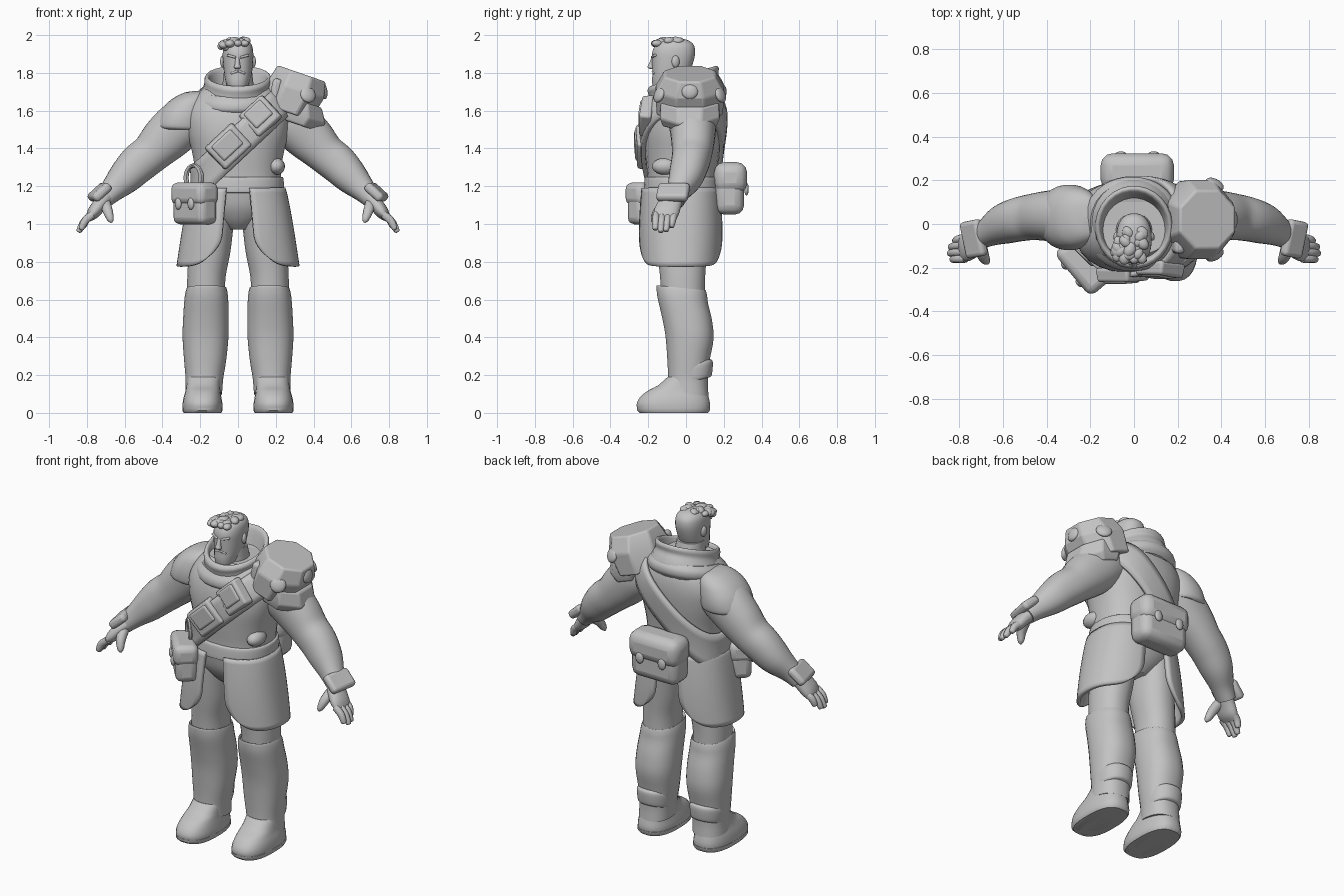
import bpy, bmesh, math, random
from mathutils import Vector, Euler

random.seed(4)
grey = bpy.data.materials.new("matte grey")
grey.diffuse_color = (0.55, 0.55, 0.55, 1)


def finish(name, bm, angle=40, bevel=0, solid=0):
    """Turn a bmesh into a smooth-shaded grey object."""
    bmesh.ops.recalc_face_normals(bm, faces=bm.faces)
    me = bpy.data.meshes.new(name)
    bm.to_mesh(me)
    bm.free()
    me.materials.append(grey)
    ob = bpy.data.objects.new(name, me)
    bpy.context.collection.objects.link(ob)
    if solid:
        m = ob.modifiers.new("thickness", 'SOLIDIFY')
        m.thickness, m.offset = solid, 0
    if bevel:
        m = ob.modifiers.new("bevel", 'BEVEL')
        m.width, m.segments = bevel, 3
    bpy.ops.object.select_all(action='DESELECT')
    bpy.context.view_layer.objects.active = ob
    ob.select_set(True)
    bpy.ops.object.shade_smooth_by_angle(angle=math.radians(angle))
    return ob


def spline(rows, steps):
    """Catmull-Rom interpolation of rows of numbers."""
    out = []
    for i in range(len(rows) - 1):
        p = [Vector(rows[max(0, min(len(rows) - 1, i + k))]) for k in (-1, 0, 1, 2)]
        for s in range(steps):
            t = s / steps
            out.append(0.5 * (2 * p[1] + (p[2] - p[0]) * t + (2 * p[0] - 5 * p[1] + 4 * p[2] - p[3]) * t * t
                              + (3 * p[1] - p[0] - 3 * p[2] + p[3]) * t ** 3))
    return out + [Vector(rows[-1])]


def power(c, e):
    return math.copysign(abs(c) ** (2 / e), c)


def loft(name, rows, along=False, segs=28, e=2.2, steps=4, tilt=0, bevel=0, angle=40):
    """Skin rings (x, y, z, rx, ry); along=True turns rings to face the path."""
    rows = spline(rows, steps)
    bm, rings = bmesh.new(), []
    for i, r in enumerate(rows):
        c, rx, ry = Vector(r[:3]), r[3], r[4]
        u, v = Vector((1, 0, 0)), Vector((0, 1, 0))
        if along:
            t = (Vector(rows[min(i + 1, len(rows) - 1)][:3]) - Vector(rows[max(i - 1, 0)][:3])).normalized()
            v = (v - t * v.dot(t)).normalized()
            u = v.cross(t)
        ring = []
        for k in range(segs):
            a = 2 * math.pi * (k + 0.5) / segs
            p = c + u * rx * power(math.cos(a), e) + v * ry * power(math.sin(a), e)
            p.z += tilt * (p.y - c.y)
            ring.append(bm.verts.new(p))
        rings.append(ring)
    for a, b in zip(rings, rings[1:]):
        for k in range(segs):
            bm.faces.new((a[k], a[(k + 1) % segs], b[(k + 1) % segs], b[k]))
    bm.faces.new(rings[0])
    bm.faces.new(rings[-1])
    return finish(name, bm, angle, bevel)


def box(name, loc, size, rot=(0, 0, 0), bevel=0.02, taper=1):
    bm = bmesh.new()
    bmesh.ops.create_cube(bm, size=1)
    for v in bm.verts:
        k = taper if v.co.y < 0 else 1
        v.co = Vector((v.co.x * size[0] * k, v.co.y * size[1], v.co.z * size[2] * k))
    ob = finish(name, bm, 40, bevel)
    ob.location, ob.rotation_euler = loc, rot
    return ob


def ball(name, loc, size, rot=(0, 0, 0)):
    bm = bmesh.new()
    bmesh.ops.create_uvsphere(bm, u_segments=16, v_segments=10, radius=1)
    for v in bm.verts:
        v.co = Vector(a * b for a, b in zip(v.co, size))
    ob = finish(name, bm, 60)
    ob.location, ob.rotation_euler = loc, rot


# Torso and pelvis
torso = [(0, -.02, 1.13, .235, .185), (0, -.02, 1.25, .228, .185), (0, -.02, 1.36, .24, .195),
         (0, -.015, 1.48, .268, .208), (0, -.005, 1.58, .275, .205), (0, .005, 1.66, .24, .185),
         (0, .01, 1.73, .17, .15)]
loft("torso", torso, e=2.4)
loft("pelvis", [(0, -.02, .97, .06, .09), (0, -.02, 1.02, .14, .14), (0, -.02, 1.09, .21, .18),
                (0, -.02, 1.17, .238, .198)])
loft("belt", [(0, -.02, 1.165, .24, .2), (0, -.02, 1.175, .245, .205), (0, -.02, 1.24, .242, .2),
              (0, -.02, 1.25, .232, .19)], e=2.3)

# Cowl with a thick rolled rim and a draped lower fold, lower at the front
loft("cowl", [(-.005, 0, 1.6, .215, .2), (-.005, 0, 1.66, .212, .205), (-.005, 0, 1.70, .192, .192),
              (-.003, -.012, 1.735, .177, .185), (0, -.015, 1.765, .178, .19), (0, -.015, 1.782, .17, .18),
              (0, -.015, 1.78, .158, .165), (0, -.015, 1.755, .148, .152), (0, -.015, 1.66, .125, .125)],
     tilt=.31, e=2)
loft("cowl_fold", [(-.01, 0, 1.62, .2, .195), (-.01, 0, 1.645, .22, .215), (-.01, 0, 1.68, .218, .213),
                   (-.01, 0, 1.71, .19, .19)], tilt=.2, e=2.1)

# Head, face and hair
loft("neck", [(0, -.02, 1.62, .095, .095), (0, -.05, 1.8, .076, .08)])
loft("head", [(-.002, -.125, 1.70, .03, .035), (-.002, -.115, 1.715, .048, .058), (-.002, -.095, 1.755, .064, .085),
              (0, -.08, 1.80, .074, .098), (0, -.07, 1.86, .08, .11), (0, -.065, 1.91, .081, .114),
              (0, -.06, 1.95, .072, .1), (0, -.06, 1.975, .045, .065), (0, -.06, 1.982, .01, .01)], e=2.3)
loft("nose", [(-.003, -.168, 1.885, .011, .012), (-.003, -.18, 1.85, .013, .016), (-.003, -.185, 1.83, .018, .019),
              (-.003, -.178, 1.82, .012, .012)])
ball("chin", (-.003, -.155, 1.728), (.03, .02, .022))
for s in (-1, 1):
    ball("ear", (s * .08, -.055, 1.86), (.014, .022, .032), (0, 0, s * .3))
    box("brow", (s * .034, -.17, 1.888), (.052, .02, .013), (0, s * -.25, s * .35), .006)
    box("moustache", (s * .019, -.168, 1.803), (.04, .02, .013), (0, s * .35, s * .3), .006)
for i in range(26):
    x, y = random.uniform(-.08, .05), random.uniform(-.165, -.03)
    z = 1.975 - 3.2 * x * x - 2.2 * (y + .07) ** 2
    r = random.uniform(.016, .027)
    ball("hair_curl", (x, y, min(z, 1.998 - r * .8)), (r, r * 1.3, r * .8), (0, 0, random.uniform(-1, 1)))
for x, z in ((-.088, 1.94), (-.065, 1.935), (-.035, 1.95), (0, 1.957), (.035, 1.955)):
    ball("fringe_curl", (x, -.162 + abs(x) * .35, z), (.021, .02, .018))

for s in (-1, 1):
    # Arms
    loft("arm", [(s * .16, .03, 1.58, .1, .11), (s * .28, .035, 1.54, .132, .125), (s * .38, .037, 1.455, .128, .116),
                 (s * .46, .032, 1.375, .108, .106), (s * .53, .02, 1.318, .104, .1), (s * .6, -.003, 1.246, .09, .09),
                 (s * .67, -.04, 1.175, .064, .064), (s * .72, -.065, 1.12, .048, .055)], along=True)
    box("cuff", (s * .733, -.068, 1.168), (.115, .17, .05), (0, s * math.radians(42), s * -.2), .02)
    # Hands
    loft("palm", [(s * .69, -.055, 1.15, .04, .048), (s * .73, -.085, 1.105, .038, .062),
                  (s * .765, -.105, 1.06, .034, .066), (s * .79, -.117, 1.03, .018, .056)], along=True)
    for k in range(4):
        y, d = -.158 + .032 * k, (.0, .012, .008, -.012)[k]
        a, b = Vector((s * .77, y, 1.05)), Vector((s * (.83 + d), y - .004 - .004 * k, .975 - d))
        m = (a + b) / 2 + Vector((s * .008, 0, .006))
        loft("finger", [(*a, .021, .019), (*m, .021, .019), (*b, .015, .015),
                        (*(b + (b - m) * .12), .004, .004)], along=True, segs=10)
    loft("thumb", [(s * .705, -.09, 1.115, .03, .03), (s * .69, -.145, 1.07, .027, .026),
                   (s * .675, -.17, 1.025, .018, .018), (s * .67, -.175, 1.007, .005, .005)], along=True, segs=12)
    # Legs
    loft("thigh", [(s * .11, -.02, 1.12, .105, .15), (s * .13, -.02, 1.0, .108, .145), (s * .15, -.02, .85, .11, .132),
                   (s * .167, -.018, .72, .102, .12), (s * .17, -.015, .6, .1, .115)])
    # Tall boots with a raised knee edge
    loft("shin_guard", [(s * .165, -.02, .65, .098, .12), (s * .166, -.025, .662, .104, .13),
                        (s * .167, -.022, .635, .112, .134), (s * .168, -.016, .59, .117, .134),
                        (s * .17, .005, .5, .121, .134), (s * .172, .018, .4, .122, .128),
                        (s * .174, .012, .28, .112, .112), (s * .178, .01, .18, .1, .106),
                        (s * .182, .01, .1, .098, .11)], e=2.3, tilt=-.1)
    loft("ankle_strap", [(s * .178, .03, .165, .09, .1), (s * .178, .03, .178, .098, .108),
                         (s * .178, .032, .24, .102, .111), (s * .178, .03, .26, .095, .1)], tilt=.25)
    loft("foot", [(s * .188, -.06, .0, .094, .175), (s * .188, -.065, .012, .104, .189), (s * .188, -.067, .045, .106, .195),
                  (s * .188, -.062, .08, .101, .184), (s * .186, -.047, .115, .093, .16), (s * .184, -.022, .145, .09, .128),
                  (s * .18, .006, .19, .09, .104)], e=2.5)
    loft("sole", [(s * .188, -.064, 0, .1, .182), (s * .188, -.066, .012, .107, .193),
                  (s * .188, -.066, .028, .107, .195)], e=2.6, steps=1)
    # Skirt panels wrapping front to back with rounded lower corners
    bm, grid = bmesh.new(), []
    for i in range(17):
        t = i / 16
        half = math.radians(79 - 3 * t - 13 * max(0, (t - .62) / .38) ** 2)
        rx, ry, z = .24 + .075 * t ** .8, .2 + .015 * math.sin(t * 2.5), 1.19 - .415 * t
        grid.append([])
        for k in range(25):
            a = half * (k / 12 - 1)
            p = Vector((s * rx * power(math.cos(a), 2.4), -.028 + ry * power(math.sin(a), 2.4), z))
            p.z += .045 * t ** 3 * abs(k / 12 - 1) ** 6
            grid[-1].append(bm.verts.new(p))
    for a, b in zip(grid, grid[1:]):
        for k in range(24):
            bm.faces.new((a[k], a[k + 1], b[k + 1], b[k]))
    finish("skirt_panel", bm, 40, 0, .022)

# Bandolier strap looping from the left shoulder to the right hip
bm, loop = bmesh.new(), []
fine = spline(torso, 8)
for k in range(56):
    a, col = 2 * math.pi * k / 56, []
    for j in range(5):
        x = 0
        for _ in range(12):
            z = 1.43 + .95 * x + (j - 2) * .058
            r = min(fine, key=lambda q: abs(q[2] - z))
            x = .5 * x + .5 * (r[3] + .012) * power(math.cos(a), 2.4)
        col.append(bm.verts.new((x, r[1] + (r[4] + .012) * power(math.sin(a), 2.4), 1.43 + .95 * x + (j - 2) * .058)))
    loop.append(col)
for k in range(56):
    a, b = loop[k], loop[(k + 1) % 56]
    for j in range(4):
        bm.faces.new((a[j], b[j], b[j + 1], a[j + 1]))
bmesh.ops.smooth_vert(bm, verts=bm.verts, factor=.5, use_axis_x=True, use_axis_y=True, use_axis_z=True)
finish("bandolier", bm, 50, 0, .022)
for x, y, z, w, lean in ((.118, -.208, 1.57, .175, -.12), (-.05, -.23, 1.41, .205, .06)):
    rot = Euler((lean, math.radians(-43), 0))
    box("bandolier_pouch", (x, y, z), (w, .065, .165), rot, .014, .93)
    box("pouch_flap", Vector((x, y, z)) + rot.to_matrix() @ Vector((0, -.031, .012)), (w * .72, .02, .11), rot, .009, .9)

# Right shoulder cap
loft("shoulder_cap", [(-.29, .03, 1.50, .12, .135), (-.3, .03, 1.515, .138, .147), (-.293, .03, 1.56, .135, .15),
                      (-.277, .03, 1.61, .125, .142), (-.25, .03, 1.66, .102, .122), (-.22, .03, 1.695, .065, .08),
                      (-.21, .03, 1.705, .01, .01)])

# Left pauldron: two faceted plates with studs
tip = (0, math.radians(19), 0)
for name, rows in (("pauldron", [(-.012, 0, -.122, .148, .19), (0, 0, .01, .168, .196), (0, 0, .097, .145, .145)]),
                   ("pauldron_lower", [(.055, 0, -.165, .128, .155), (.05, 0, -.115, .17, .172), (.03, 0, -.04, .14, .165)])):
    ob = loft(name, rows, segs=8, e=2, steps=1, bevel=.01, angle=25)
    ob.location, ob.rotation_euler = (.305, .02, 1.705), tip
for name, loc, rot in (("front_stud", (.37, -.142, 1.685), (math.radians(70), 0, .5)),
                       ("side_stud", (.453, .02, 1.705), (0, math.radians(80), 0)),
                       ("back_stud", (.37, .182, 1.685), (math.radians(-70), 0, -.5))):
    ball(name, loc, (.045, .045, .02), rot)
box("shoulder_buckle", (.2, -.09, 1.71), (.05, .09, .12), (0, .2, 0), .02)

# Hip pouch, angled outward at the front right
turn = Euler((0, 0, math.radians(-50)))
for name, off, size in (("hip_pouch", (0, 0, -.012), (.25, .125, .2)), ("hip_pouch_flap", (0, -.003, .05), (.262, .14, .12))):
    box(name, Vector((-.228, -.187, 1.11)) + turn.to_matrix() @ Vector(off), size, turn, .036)
for x in (-.055, .05):
    ball("hip_snap", Vector((-.228, -.187, 1.108)) + turn.to_matrix() @ Vector((x, -.07, 0)), (.022, .014, .032), turn)

# Hoop hanging above the hip pouch
bm = bmesh.new()
hoop = [[bm.verts.new((-.235 + (.04 + .011 * math.cos(b)) * math.cos(a) + .008 * math.sin(b),
                       -.14 - (.04 + .011 * math.cos(b)) * math.cos(a) + .008 * math.sin(b),
                       1.245 + (.065 + .011 * math.cos(b)) * math.sin(a)))
         for b in (math.tau * j / 8 for j in range(8))] for a in (math.tau * i / 20 for i in range(20))]
for i in range(20):
    for j in range(8):
        bm.faces.new((hoop[i][j], hoop[i - 1][j], hoop[i - 1][j - 1], hoop[i][j - 1]))
finish("belt_loop", bm)
ball("side_knob", (.203, -.11, 1.305), (.046, .07, .045))

# Back pouch
box("back_pouch", (.015, .23, 1.175), (.315, .155, .25), (0, 0, math.pi), .05)
box("back_pouch_flap", (.015, .236, 1.245), (.335, .175, .165), (0, 0, math.pi), .055)
for x in (-.06, .09):
    ball("back_snap", (x, .32, 1.185), (.026, .012, .034))
